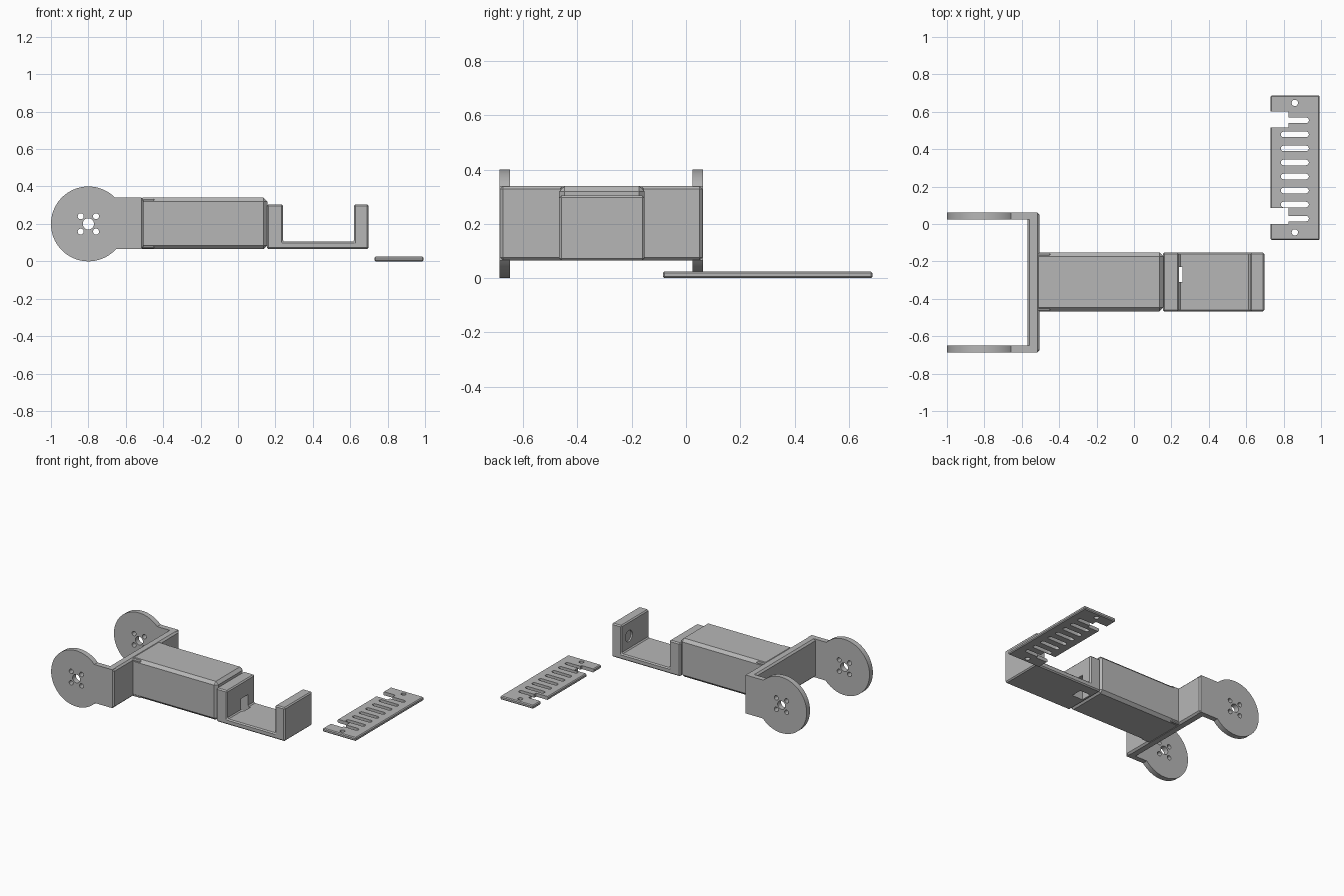
import bpy, bmesh, math
from mathutils import Vector

cube = bpy.data.objects.get("Cube")
if cube:
    bpy.data.objects.remove(cube, do_unlink=True)

# One plain grey for everything
grey = bpy.data.materials.new("light_grey")
grey.use_nodes = True
COLOUR = (0.47, 0.47, 0.47, 1)
grey.diffuse_color = COLOUR
grey.node_tree.nodes["Principled BSDF"].inputs["Base Color"].default_value = COLOUR


def prism(name, outline, axis, low, high):
    """Extrude a 2D outline along y (outline in x, z) or z (outline in x, y)."""
    place = {"y": lambda a, b, d: (a, d, b),
             "z": lambda a, b, d: (a, b, d),
             "x": lambda a, b, d: (d, a, b)}[axis]
    bm = bmesh.new()
    face = bm.faces.new([bm.verts.new(place(a, b, low)) for a, b in outline])
    side = bmesh.ops.extrude_face_region(bm, geom=[face])["geom"]
    shift = Vector(place(0, 0, high - low))
    bmesh.ops.translate(bm, vec=shift, verts=[v for v in side if isinstance(v, bmesh.types.BMVert)])
    bmesh.ops.recalc_face_normals(bm, faces=bm.faces)
    mesh = bpy.data.meshes.new(name)
    bm.to_mesh(mesh)
    bm.free()
    obj = bpy.data.objects.new(name, mesh)
    bpy.context.collection.objects.link(obj)
    return obj


def rect(x0, x1, y0, y1):
    return [(x0, y0), (x1, y0), (x1, y1), (x0, y1)]


def arc(cx, cy, r, start, end, steps):
    angles = [math.radians(start + (end - start) * i / steps) for i in range(steps + 1)]
    return [(cx + r * math.cos(a), cy + r * math.sin(a)) for a in angles]


def circle(cx, cy, r, steps=32):
    return arc(cx, cy, r, 0, 360, steps)[:-1]


def slot(x0, x1, cy, r):
    return arc(x1 - r, cy, r, -90, 90, 8) + arc(x0 + r, cy, r, 90, 270, 8)


def finish(obj, bevel=0.0, cutters=()):
    """Bevel the sharp edges, cut the openings, then shade and colour."""
    if bevel:
        mod = obj.modifiers.new("edge_bevel", "BEVEL")
        mod.width = bevel
        mod.segments = 1
        mod.limit_method = "ANGLE"
        mod.angle_limit = math.radians(40)
    for cutter in cutters:
        cutter.hide_render = True
        mod = obj.modifiers.new("opening", "BOOLEAN")
        mod.operation = "DIFFERENCE"
        mod.solver = "EXACT"
        mod.object = cutter
    graph = bpy.context.evaluated_depsgraph_get()
    mesh = bpy.data.meshes.new_from_object(obj.evaluated_get(graph))
    obj.modifiers.clear()
    obj.data = mesh
    for cutter in cutters:
        bpy.data.objects.remove(cutter, do_unlink=True)
    mesh.materials.clear()
    mesh.materials.append(grey)
    mesh.shade_smooth()
    mesh.set_sharp_from_angle(angle=math.radians(25))


# Common heights and widths
LOW, HIGH = 0.065, 0.34
FRONT, BACK = -0.467, -0.153

# Fork arms: round lug with a straight shank and bolt holes
HUB_X, HUB_Z, HUB_R = -0.8, 0.2, 0.2
up = math.degrees(math.asin((HIGH - HUB_Z) / HUB_R))
down = math.degrees(math.asin((HUB_Z - LOW) / HUB_R))
lug = [(-0.515, LOW), (-0.515, HIGH)] + arc(HUB_X, HUB_Z, HUB_R, up, 360 - down, 72)
for name, y0, y1 in (("fork_arm_front", -0.687, -0.649), ("fork_arm_back", 0.024, 0.062)):
    arm = prism(name, lug, "y", y0, y1)
    holes = [prism("hole", circle(HUB_X, HUB_Z, 0.03), "y", y0 - 0.1, y1 + 0.1)]
    for sx in (-1, 1):
        for sz in (-1, 1):
            holes.append(prism("hole", circle(HUB_X + sx * 0.041, HUB_Z + sz * 0.041, 0.016, 24),
                               "y", y0 - 0.1, y1 + 0.1))
    finish(arm, 0, holes)

# Cross bar joining the arms
finish(prism("fork_cross_bar", rect(-0.57, -0.505, -0.687, 0.062), "z", LOW, HIGH), 0.012)

# Beam with chamfered edges and a squarer collar at the fork
finish(prism("beam", rect(-0.53, 0.157, FRONT, BACK), "z", LOW, HIGH), 0.02)
finish(prism("beam_collar", rect(-0.52, -0.447, FRONT + 0.002, BACK - 0.002), "z",
             LOW + 0.003, HIGH - 0.004), 0.006)

# Holder: U-shaped cradle
cradle = [(0.154, LOW), (0.697, LOW), (0.697, 0.305), (0.62, 0.305),
          (0.62, 0.105), (0.24, 0.105), (0.24, 0.305), (0.154, 0.305)]
holder = prism("holder", cradle, "y", FRONT, BACK)
wire_slot = prism("wire_slot", rect(-0.31, -0.23, 0.02, 0.19), "x", 0.175, 0.26)
dimple = prism("dimple", circle(-0.24, 0.2, 0.04), "x", 0.58, 0.632)
finish(holder, 0.008, [wire_slot, dimple])

# Strap: flat slotted plate with two side notches and end holes
strap = prism("strap", rect(0.73, 0.993, -0.085, 0.687), "z", 0, 0.025)
cuts = [prism("notch", rect(0.7, 0.826, y, y + 0.085), "z", -0.1, 0.1) for y in (0, 0.517)]
for i in range(8):
    start = 0.81 if i in (0, 7) else 0.785
    cuts.append(prism("slot", slot(start, 0.935, 0.029 + i * 0.075, 0.015), "z", -0.1, 0.1))
for y in (-0.045, 0.647):
    cuts.append(prism("hole", circle(0.86, y, 0.017, 24), "z", -0.1, 0.1))
finish(strap, 0.006, cuts)
